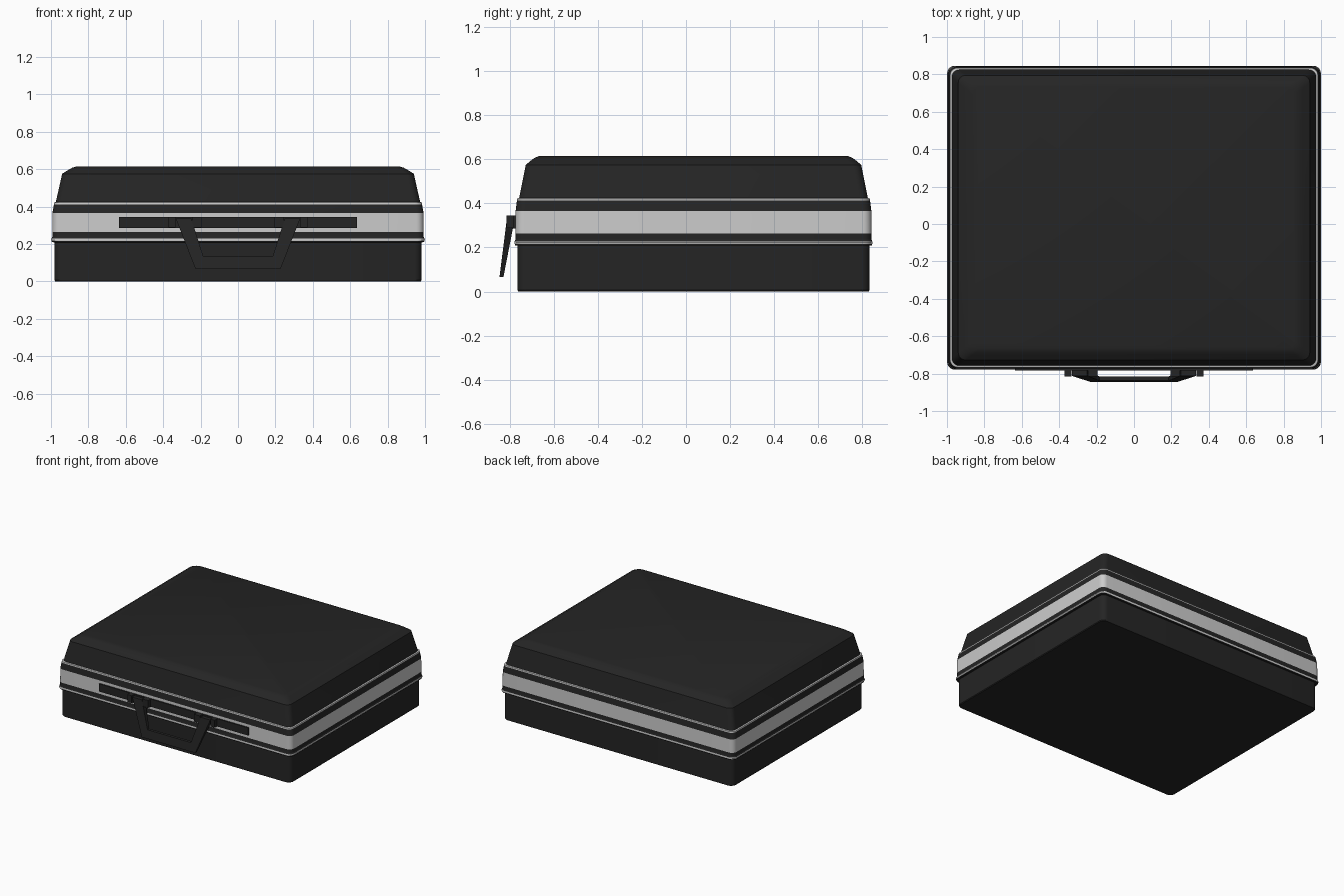
import bpy, bmesh, math

if "Cube" in bpy.data.objects:
    bpy.data.objects.remove(bpy.data.objects["Cube"])

CY = 0.034  # case centre in y (the handle sticks out in front)


def material(name, v):
    m = bpy.data.materials.new(name)
    m.diffuse_color = (v, v, v, 1)
    m.use_nodes = True
    m.node_tree.nodes["Principled BSDF"].inputs["Base Color"].default_value = m.diffuse_color
    return m


BLACK = material("black_shell", 0.018)
SILVER = material("silver_trim", 0.6)


def finish(name, bm, mat, smooth=True):
    bmesh.ops.recalc_face_normals(bm, faces=bm.faces)
    me = bpy.data.meshes.new(name)
    bm.to_mesh(me)
    bm.free()
    me.materials.append(mat)
    ob = bpy.data.objects.new(name, me)
    bpy.context.collection.objects.link(ob)
    if smooth:
        bpy.ops.object.select_all(action='DESELECT')
        ob.select_set(True)
        bpy.context.view_layer.objects.active = ob
        bpy.ops.object.shade_smooth_by_angle(angle=math.radians(25))
    return ob


def ring(bm, hx, hy, z, r=0.04, seg=6):
    """Rounded rectangle of vertices."""
    vs = []
    for q, (sx, sy) in enumerate([(1, 1), (-1, 1), (-1, -1), (1, -1)]):
        for i in range(seg + 1):
            a = math.pi / 2 * (q + i / seg)
            vs.append(bm.verts.new((sx * (hx - r) + r * math.cos(a),
                                    CY + sy * (hy - r) + r * math.sin(a), z)))
    return vs


def loft(name, profile, mat, bottom=False, top=False):
    """Stack rounded rectangles given as (half x, half y, z)."""
    bm = bmesh.new()
    rings = [ring(bm, *p) for p in profile]
    n = len(rings[0])
    for a, b in zip(rings, rings[1:]):
        for i in range(n):
            j = (i + 1) % n
            bm.faces.new((a[i], a[j], b[j], b[i]))
    if bottom:
        bm.faces.new(rings[0])
    if top:
        bm.faces.new(rings[-1])
    return finish(name, bm, mat)


def box(name, x0, x1, y0, y1, z0, z1, mat):
    bm = bmesh.new()
    bmesh.ops.create_cube(bm, size=1)
    for v in bm.verts:
        v.co = ((x0 + x1) / 2 + v.co.x * (x1 - x0),
                (y0 + y1) / 2 + v.co.y * (y1 - y0),
                (z0 + z1) / 2 + v.co.z * (z1 - z0))
    return finish(name, bm, mat, False)


# Case, from the bottom up
loft("base_shell", [(.977, .795, 0), (.981, .798, .006), (.981, .798, .208)], BLACK, bottom=True)
loft("lower_lip", [(.981, .798, .208), (.995, .809, .210), (.997, .811, .216)], BLACK)
loft("lower_trim", [(.997, .811, .216), (.999, .812, .222), (.997, .811, .228)], SILVER)
loft("lower_border", [(.997, .811, .228), (.993, .808, .236), (.993, .808, .263)], BLACK)
loft("silver_band", [(.993, .808, .263), (.992, .807, .366)], SILVER)
loft("upper_border", [(.992, .807, .366), (.984, .801, .412)], BLACK)
loft("upper_trim", [(.984, .801, .412), (.983, .800, .421), (.974, .791, .424)], SILVER)
loft("lid", [(.974, .791, .424), (.940, .761, .575), (.905, .734, .597),
             (.885, .718, .608), (.860, .700, .615)], BLACK, top=True)

# Mounting plate and handle brackets on the front
box("handle_plate", -.635, .635, -.784, -.768, .286, .345, BLACK)
for s in (-1, 1):
    for i, (a, b) in enumerate([(.335, .372), (.195, .245)]):
        box("handle_bracket", min(s * a, s * b), max(s * a, s * b),
            -.815, -.775, .288, .345, BLACK)

# Handle: tilted U, thinner towards the grip
outer = [(-.332, .335), (-.228, .067), (.228, .067), (.332, .335)]
inner = [(-.250, .335), (-.185, .132), (.185, .132), (.250, .335)]
bm = bmesh.new()
sections = []
for o, n in zip(outer, inner):
    sec = []
    for (x, z), back in ((o, 0), (o, 1), (n, 1), (n, 0)):
        t = (.335 - z) / .268
        y = -.812 - .034 * t + back * (.036 - .018 * t)
        sec.append(bm.verts.new((x, y, z)))
    sections.append(sec)
for a, b in zip(sections, sections[1:]):
    for i in range(4):
        j = (i + 1) % 4
        bm.faces.new((a[i], a[j], b[j], b[i]))
bm.faces.new(sections[0])
bm.faces.new(sections[-1])
finish("handle", bm, BLACK, False)
